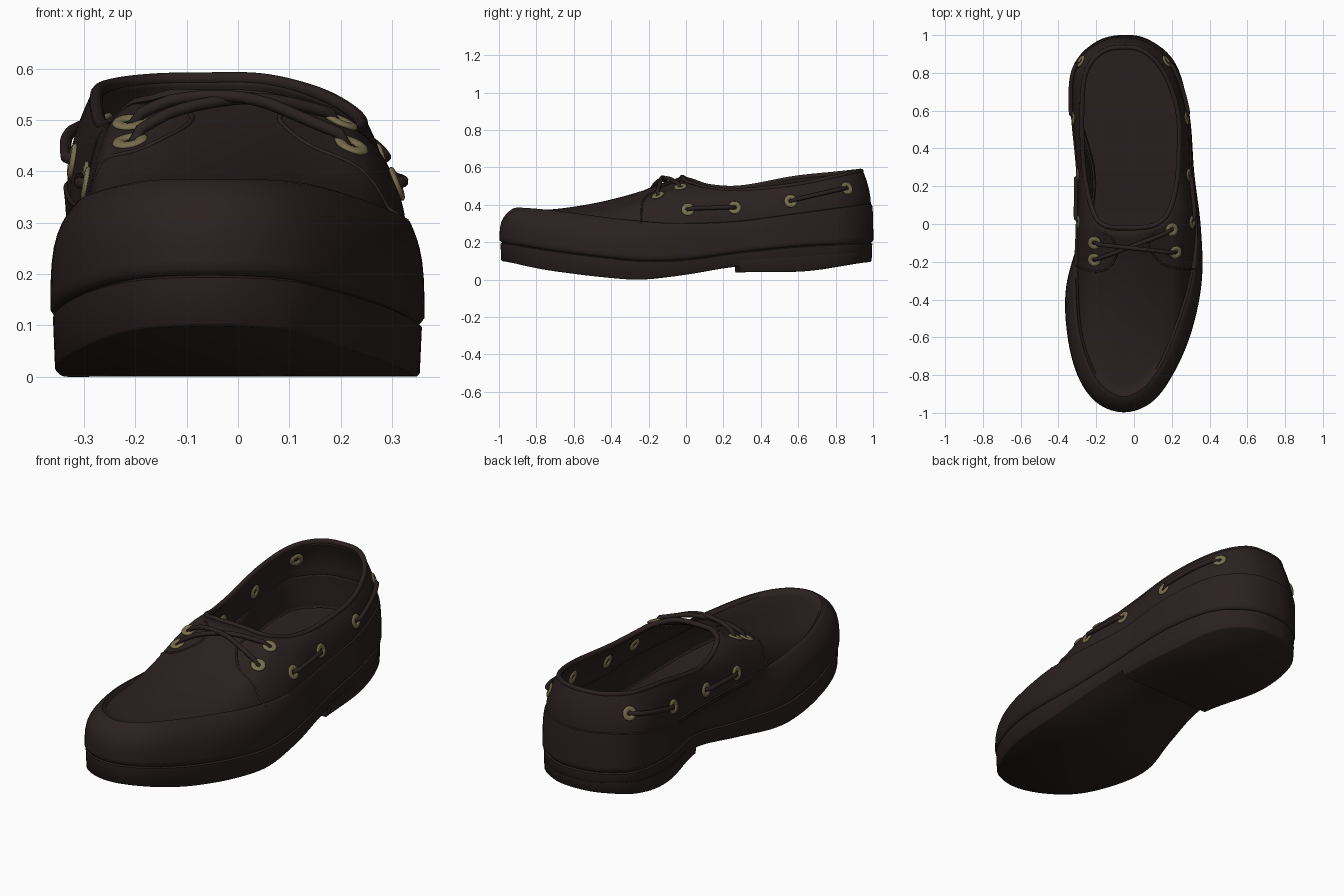
import bpy, math
from mathutils import Vector
from mathutils.bvhtree import BVHTree

if "Cube" in bpy.data.objects:
    bpy.data.objects.remove(bpy.data.objects["Cube"])

N = 144  # samples around the shoe


def material(name, rgb):
    m = bpy.data.materials.new(name)
    m.diffuse_color = (*rgb, 1)
    m.use_nodes = True
    m.node_tree.nodes["Principled BSDF"].inputs["Base Color"].default_value = m.diffuse_color
    return m


LEATHER = material("dark brown leather", (0.024, 0.0145, 0.0145))
BRASS = material("antique brass", (0.19, 0.155, 0.075))


def interp(y, table):
    """Softened piecewise-linear lookup."""
    def lin(v):
        if v <= table[0][0]:
            return table[0][1]
        for (a, p), (b, q) in zip(table, table[1:]):
            if v <= b:
                return p + (q - p) * (v - a) / (b - a)
        return table[-1][1]
    return sum(lin(y + o) for o in (-.08, -.04, 0, .04, .08)) / 5


def spline(a, b, d, e, t):
    return .5 * (2 * b + (d - a) * t + (2 * a - 5 * b + 4 * d - e) * t * t + (3 * b - a - 3 * d + e) * t ** 3)


def loop(ctrl):
    """Closed smooth curve, toe -> right -> heel -> left."""
    c, n, out = [Vector(p) for p in ctrl], len(ctrl), []
    for i in range(N):
        s = (i + .5) / N * n
        k = int(s)
        out.append(spline(*(c[(k + j) % n] for j in (-1, 0, 1, 2)), s % 1))
    return out


def outset(pts, d):
    out = []
    for i, p in enumerate(pts):
        t = pts[(i + 1) % N] - pts[i - 1]
        out.append(p + Vector((t.y, -t.x, 0)).normalized() * d)
    return out


def make(name, verts, faces, mat, sharp=40):
    me = bpy.data.meshes.new(name)
    me.from_pydata([tuple(v) for v in verts], [], faces)
    me.materials.append(mat)
    me.shade_smooth()
    me.set_sharp_from_angle(angle=math.radians(sharp))
    ob = bpy.data.objects.new(name, me)
    bpy.context.collection.objects.link(ob)
    return ob


def skin(rings, cap_top=False, cap_bottom=False):
    """Faces between rings listed bottom to top, caps run across left-right."""
    m = len(rings[0])
    verts = [v for r in rings for v in r]
    faces = [(k * m + i, k * m + (i + 1) % m, (k + 1) * m + (i + 1) % m, (k + 1) * m + i)
             for k in range(len(rings) - 1) for i in range(m)]
    o = (len(rings) - 1) * m
    for i in range(m // 2 - 1):
        q = (i, i + 1, m - 2 - i, m - 1 - i)
        if cap_top:
            faces.append(tuple(o + j for j in q))
        if cap_bottom:
            faces.append(q[::-1])
    return verts, faces


def tube(name, pts, radius, closed=False):
    cu = bpy.data.curves.new(name, 'CURVE')
    cu.dimensions = '3D'
    cu.bevel_depth, cu.bevel_resolution, cu.use_fill_caps = radius, 3, True
    sp = cu.splines.new('POLY')
    sp.points.add(len(pts) - 1)
    for q, p in zip(sp.points, pts):
        q.co = (*p, 1)
    sp.use_cyclic_u = closed
    cu.materials.append(LEATHER)
    ob = bpy.data.objects.new(name, cu)
    bpy.context.collection.objects.link(ob)


# Guide curves: foot outline, moccasin seam, collar opening
BASE = loop([(-.05, -.988, 0), (.09, -.935, 0), (.20, -.79, 0), (.295, -.57, 0), (.35, -.30, 0),
             (.345, -.02, 0), (.31, .27, 0), (.285, .58, 0), (.215, .84, 0), (.08, .965, 0),
             (-.06, .992, 0), (-.20, .955, 0), (-.31, .83, 0), (-.315, .58, 0), (-.238, .25, 0),
             (-.275, -.04, 0), (-.35, -.33, 0), (-.345, -.58, 0), (-.29, -.80, 0), (-.19, -.94, 0)])
SEAM = loop([(-.05, -.925, .38), (.06, -.875, .38), (.155, -.75, .37), (.24, -.55, .345), (.315, -.30, .315),
             (.335, -.02, .30), (.305, .27, .31), (.29, .58, .35), (.215, .84, .385), (.08, .965, .40),
             (-.06, .995, .40), (-.20, .96, .40), (-.325, .83, .385), (-.335, .60, .35), (-.305, .25, .32),
             (-.31, -.05, .32), (-.32, -.33, .33), (-.30, -.58, .35), (-.235, -.78, .37), (-.155, -.885, .38)])
OPEN = loop([(-.05, -.03, .55), (0, -.03, .55), (.06, -.025, .545), (.12, -.01, .53), (.18, .04, .51),
             (.22, .14, .487), (.243, .30, .48), (.243, .58, .508), (.17, .80, .552), (.06, .92, .58),
             (-.06, .945, .583), (-.18, .915, .58), (-.265, .80, .568), (-.285, .58, .545), (-.275, .30, .495),
             (-.245, .13, .50), (-.21, .03, .53), (-.17, -.01, .54), (-.13, -.025, .55), (-.09, -.03, .55)])


def sole_top(y):
    return interp(y, [(-1, .205), (-.78, .165), (-.52, .13), (-.25, .1), (0, .105), (.3, .15), (.6, .18), (1, .2)])


def sole_bottom(y):
    return interp(y, [(-1, .107), (-.78, .055), (-.5, .018), (-.25, -.005), (0, .025), (.25, .07), (1, .12)])


def heel_bottom(y):
    return interp(y, [(.25, .039), (.65, .042), (1, .10)])


def ring(d, zf):
    return [Vector((p.x, p.y, zf(p.y))) for p in outset(BASE, d)]


# Sole
sole = skin([ring(-.006, sole_bottom), ring(0, lambda y: sole_bottom(y) + .006),
             ring(.004, lambda y: sole_top(y) - .006), ring(-.006, sole_top)], True, True)
make("sole", *sole, LEATHER, 60)

# Heel block under the rear of the sole
first = min(i for i in range(N // 2) if BASE[i].y > .25)
part = lambda r: r[first:N - first]
make("heel", *skin([part(ring(-.006, heel_bottom)), part(ring(0, lambda y: heel_bottom(y) + .006)),
                    part(ring(.003, lambda y: sole_bottom(y) + .03))], True, True), LEATHER, 60)

# Upper: side wall to the seam, then vamp and quarters up to the opening
rings = [ring(-.012, lambda y: sole_top(y) - .004), ring(0, lambda y: sole_top(y) + .001)]
wall = outset(BASE, .009)
for w in (.06, .15, .3, .45, .6, .72, .82, .9, .96, 1):
    rings.append([Vector((*b.lerp(s, w ** 4).xy, sole_top(b.y) * (1 - w) + s.z * w))
                  for b, s in zip(wall, SEAM)])
front = [interp(s.y, [(-.3, 1), (0, 0)]) for s in SEAM]
# Raised moccasin seam in front, small panel step at the rear
ridge = [p + Vector((0, 0, .004 * f)) for p, f in zip(outset(SEAM, -.012), front)]
lip = [p.lerp(q, f) + Vector((0, 0, .003 - .016 * f))
       for p, q, f in zip(outset(SEAM, -.007), outset(SEAM, -.026), front)]
rings += [[a.lerp(b, f) for a, b, f in zip(SEAM, ridge, front)], lip]
for j in range(1, 19):
    t, row = j / 18, []
    for l, s, o in zip(lip, SEAM, OPEN):
        k = interp(s.y, [(-.9, -.045), (-.7, -.04), (-.5, -.005), (-.3, .048), (0, .03), (.3, .01), (1, 0)])
        e = interp(s.y, [(-.3, 1), (.4, 1.8)])
        row.append(Vector((*l.lerp(o, t ** e).xy, l.z + (o.z - l.z) * t + k * 4 * t * (1 - t))))
    rings.append(row)
verts, faces = skin(rings)
upper = make("upper", verts, faces, LEATHER, 60)
sol = upper.modifiers.new("thickness", 'SOLIDIFY')
sol.thickness, sol.offset = .022, -1
bvh = BVHTree.FromPolygons(verts, faces)
tube("collar_binding", [p + Vector((0, 0, -.003)) for p in outset(OPEN, -.009)], .013, True)

# Insole
make("insole", *skin([ring(-.03, lambda y: sole_top(y) + .005), ring(-.035, lambda y: sole_top(y) + .03)],
                     True), LEATHER)


def on_side(side, y, z):
    hit = bvh.ray_cast(Vector((side, y, z)), Vector((-side, 0, 0)))
    return hit[0], hit[1]


def on_top(x, y):
    hit = bvh.ray_cast(Vector((x, y, 1)), Vector((0, 0, -1)))
    return hit[0], hit[1]


def eyelet(p, n):
    for d in (.002, -.024):
        bpy.ops.mesh.primitive_torus_add(major_radius=.023, minor_radius=.0125,
                                         major_segments=24, minor_segments=8, location=p + n * d)
        ob = bpy.context.object
        ob.name = "eyelet"
        ob.scale.z = .55
        ob.rotation_euler = n.to_track_quat('Z', 'Y').to_euler()
        ob.data.materials.append(BRASS)
        ob.data.shade_smooth()


def lace(name, samples):
    """Cord lying on the surface, diving into the eyelets at both ends."""
    last = len(samples) - 1
    tube(name, [p + n * (-.012 if i in (0, last) else .014) for i, (p, n) in enumerate(samples)], .0115)


# Side laces and their eyelets
for side, label in ((1, "right"), (-1, "left")):
    for a, b in (((.01, .375), (.26, .385)), ((.56, .42), (.86, .488))):
        path = [on_side(side, a[0] + (b[0] - a[0]) * i / 12, a[1] + (b[1] - a[1]) * i / 12) for i in range(13)]
        lace(label + "_side_lace", path)
        eyelet(*path[0])
        eyelet(*path[-1])

# Crossed front laces
for a, b, lift in (((-.21, -.10), (.22, -.15), .010), ((-.21, -.19), (.20, -.03), 0)):
    path = []
    for i in range(17):
        t = i / 16
        p, n = on_top(a[0] + (b[0] - a[0]) * t, a[1] + (b[1] - a[1]) * t)
        path.append((p + Vector((0, 0, (lift + .010) * math.sin(math.pi * t))), n))
    lace("front_lace", path)
    eyelet(*on_top(*a))
    eyelet(*on_top(*b))

# Rounded edges of the lacing flaps
for label, pts in (("left", [(-.31, -.22), (-.22, -.25), (-.14, -.235), (-.09, -.16), (-.11, -.09), (-.17, -.03)]),
                   ("right", [(.33, -.24), (.24, -.235), (.15, -.21), (.085, -.13), (.09, -.07), (.12, -.025)])):
    c = [Vector(p) for p in [pts[0]] + pts + [pts[-1]]]
    path = [on_top(*spline(*c[k - 1:k + 3], t))[0] for k in range(1, len(c) - 2) for t in (0, .25, .5, .75)]
    tube(label + "_flap_edge", path, .005)
